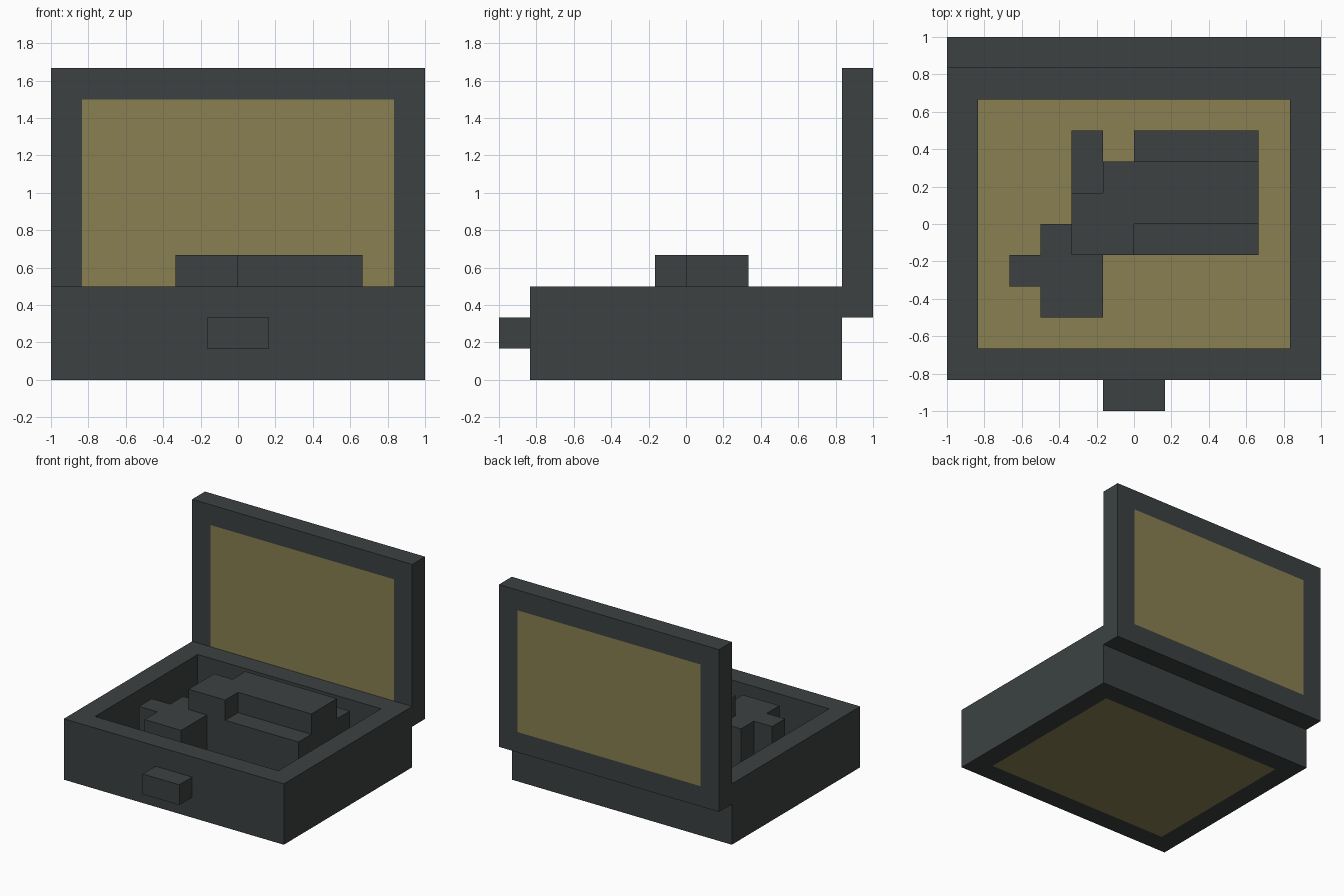
import bpy
import bmesh
from mathutils import Vector

U = 1 / 6  # one grid block

if "Cube" in bpy.data.objects:
    bpy.data.objects.remove(bpy.data.objects["Cube"], do_unlink=True)


def make_material(name, rgb):
    mat = bpy.data.materials.new(name)
    mat.use_nodes = True
    color = (*rgb, 1.0)
    mat.diffuse_color = color
    mat.node_tree.nodes["Principled BSDF"].inputs["Base Color"].default_value = color
    return mat


CHARCOAL = make_material("charcoal", (0.045, 0.053, 0.053))
OLIVE = make_material("olive tan", (0.250, 0.216, 0.084))


def finish(name, bm):
    """Turn a bmesh into an object with both colours available."""
    bmesh.ops.recalc_face_normals(bm, faces=bm.faces)
    mesh = bpy.data.meshes.new(name)
    bm.to_mesh(mesh)
    bm.free()
    mesh.materials.append(CHARCOAL)
    mesh.materials.append(OLIVE)
    obj = bpy.data.objects.new(name, mesh)
    bpy.context.collection.objects.link(obj)
    return obj


def prism(outline, z0, z1):
    """Extrude a flat outline upward; all measures in blocks."""
    bm = bmesh.new()
    base = bm.faces.new([bm.verts.new((x * U, y * U, z0 * U)) for x, y in outline])
    top = bmesh.ops.extrude_face_region(bm, geom=[base], use_keep_orig=True)["geom"]
    bmesh.ops.translate(bm, vec=(0, 0, (z1 - z0) * U),
                        verts=[g for g in top if isinstance(g, bmesh.types.BMVert)])
    bmesh.ops.recalc_face_normals(bm, faces=bm.faces)
    return bm


def rect(x0, x1, y0, y1):
    return [(x0, y0), (x1, y0), (x1, y1), (x0, y1)]


def inset_panel(bm, direction):
    """Inset the face looking along direction by one block and colour it olive."""
    bm.normal_update()
    face = max(bm.faces, key=lambda f: f.normal.dot(Vector(direction)) * f.calc_area())
    bmesh.ops.inset_region(bm, faces=[face], thickness=U, use_even_offset=True)
    face.material_index = 1
    return face


# Open case body: olive underside panel, hollow with an olive floor
bm = prism(rect(-6, 6, -5, 5), 0, 3)
inset_panel(bm, (0, 0, -1))
floor = inset_panel(bm, (0, 0, 1))
floor = bmesh.ops.extrude_discrete_faces(bm, faces=[floor])["faces"][0]
bmesh.ops.translate(bm, vec=(0, 0, -2 * U), verts=floor.verts)
for f in bm.faces:
    inner = all(abs(v.co.x) < 5.5 * U and abs(v.co.y) < 4.5 * U for v in f.verts)
    f.material_index = int(inner and abs(f.normal.z) > 0.5)
bm.normal_update()
for f in bm.faces:
    if abs(f.normal.z) < 0.5:
        f.material_index = 0
finish("case_body", bm)

# Raised lid with panels on both sides
bm = prism(rect(-6, 6, 5, 6), 2, 10)
for side in (-1, 1):
    inset_panel(bm, (0, side, 0))
finish("case_lid", bm)

# Front latch
finish("front_latch", prism(rect(-1, 1, -6, -5), 1, 2))

# Blocky contents: wide lower layer and a smaller raised layer
lower = [(-4, -2), (-3, -2), (-3, -3), (-1, -3), (-1, -1), (4, -1), (4, 3), (0, 3),
         (0, 2), (-1, 2), (-1, 3), (-2, 3), (-2, 0), (-3, 0), (-3, -1), (-4, -1)]
upper = [(-2, -1), (0, -1), (0, 0), (4, 0), (4, 2), (-1, 2), (-1, 1), (-2, 1)]
finish("contents_lower", prism(lower, 1, 3))
finish("contents_upper", prism(upper, 3, 4))
